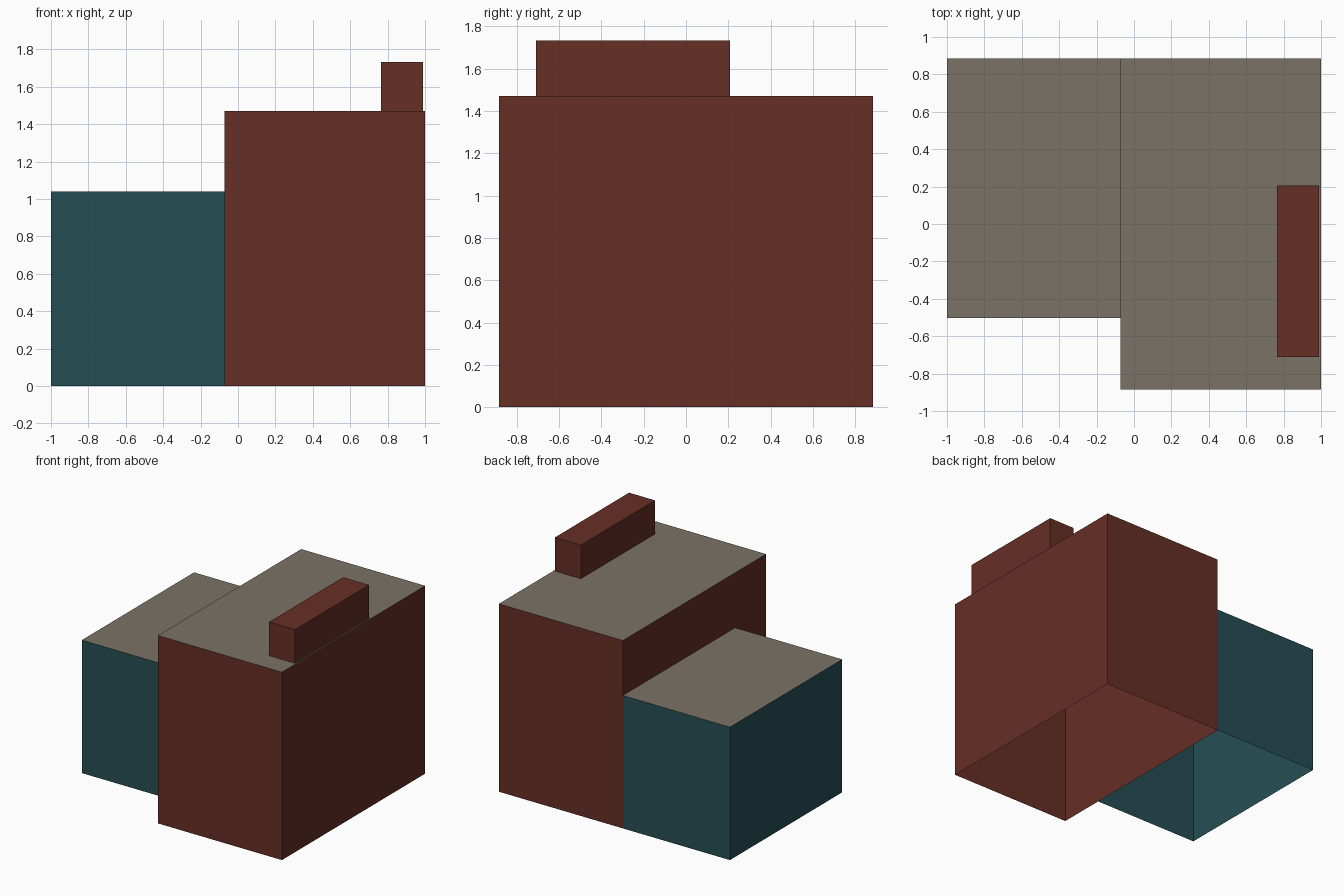
import bpy
import bmesh
from mathutils import Vector

cube = bpy.data.objects.get("Cube")
if cube:
    bpy.data.objects.remove(cube, do_unlink=True)


def make_material(name, rgb):
    mat = bpy.data.materials.new(name)
    mat.use_nodes = True
    mat.diffuse_color = (*rgb, 1)
    mat.node_tree.nodes["Principled BSDF"].inputs["Base Color"].default_value = (*rgb, 1)
    return mat


brick = make_material("brick_red", (0.133, 0.028, 0.0185))
teal = make_material("dark_teal", (0.0185, 0.076, 0.087))
roof = make_material("roof_grey", (0.198, 0.171, 0.133))


def block(name, low, high, wall, top, open_sides):
    """Box between two corners, without the faces whose normals are in open_sides."""
    low, high = Vector(low), Vector(high)
    bm = bmesh.new()
    bmesh.ops.create_cube(bm, size=1)
    bm.normal_update()
    gone = [f for f in bm.faces if any(f.normal.dot(Vector(s)) > 0.9 for s in open_sides)]
    bmesh.ops.delete(bm, geom=gone, context="FACES")
    for f in bm.faces:
        f.material_index = 1 if f.normal.z > 0.9 else 0
    bmesh.ops.scale(bm, vec=high - low, verts=bm.verts)
    bmesh.ops.translate(bm, vec=(low + high) / 2, verts=bm.verts)
    mesh = bpy.data.meshes.new(name)
    bm.to_mesh(mesh)
    bm.free()
    mesh.materials.append(wall)
    mesh.materials.append(top)
    obj = bpy.data.objects.new(name, mesh)
    bpy.context.collection.objects.link(obj)
    return obj


DOWN, LEFT = (0, 0, -1), (1, 0, 0)
PARTY_X, BACK_Y, ROOF_Z = -0.073, 0.885, 1.47

# Tall house shell, open underneath
block("main_house", (PARTY_X, -BACK_Y, 0), (1, BACK_Y, ROOF_Z), brick, roof, [DOWN])

# Lower wing, sharing the tall house's side wall
block("side_wing", (-1, -0.503, 0), (PARTY_X, BACK_Y, 1.04), teal, roof, [DOWN, LEFT])

# Long chimney stack standing on the roof
block("chimney", (0.765, -0.71, ROOF_Z), (0.99, 0.207, 1.733), brick, brick, [DOWN])
